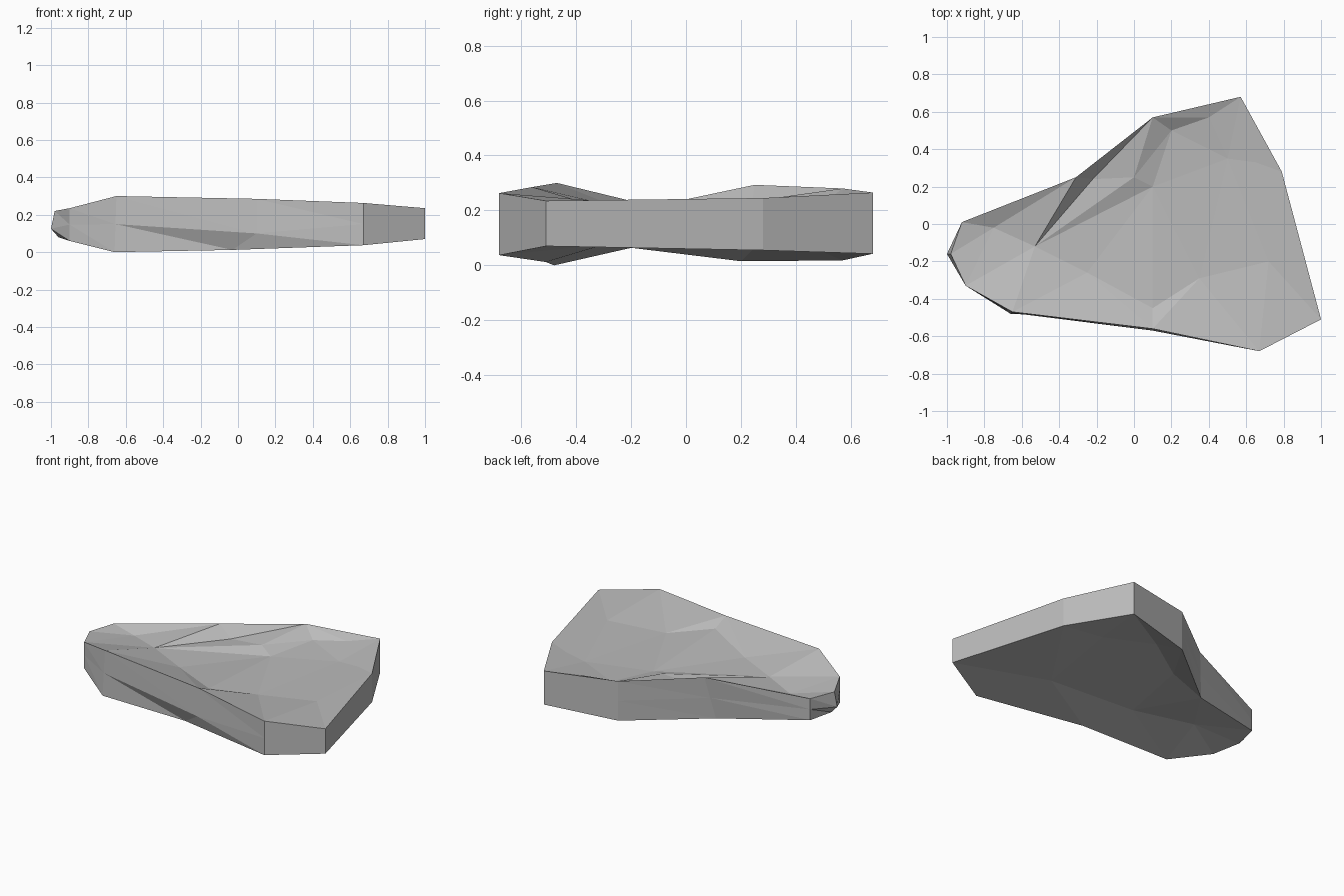
import bpy
import bmesh
from mathutils import Vector
from mathutils.geometry import delaunay_2d_cdt

cube = bpy.data.objects.get("Cube")
if cube:
    bpy.data.objects.remove(cube, do_unlink=True)

# Plain stone colour
stone = bpy.data.materials.new("stone grey")
stone.use_nodes = True
grey = (0.5, 0.5, 0.5, 1)
stone.diffuse_color = grey
stone.node_tree.nodes["Principled BSDF"].inputs["Base Color"].default_value = grey

# Rims, counter-clockwise from the left tip
top_rim = [(-.98, -.16, .22), (-.9, -.33, .235), (-.65, -.47, .3), (.1, -.56, .285),
           (.67, -.68, .263), (1, -.51, .235), (.79, .28, .245), (.57, .68, .265),
           (.1, .57, .28), (-.31, .25, .293), (-.92, .01, .223)]
low_rim = [(-.96, -.16, .08), (-.9, -.33, .06), (-.66, -.48, 0), (-.03, -.51, .012),
           (.67, -.68, .037), (1, -.51, .07), (.79, .28, .055), (.57, .68, .042),
           (.1, .57, .018), (-.36, .2, .015), (-.92, .01, .08)]

# Hollows in the upper and lower faces
top_inner = [(-.53, -.12, .215), (.1, .2, .205), (0, .25, .235), (-.75, -.02, .2),
             (-.22, .24, .22), (.2, .5, .225), (.4, .57, .245), (.5, .35, .22),
             (.65, .33, .235), (-.25, -.26, .215), (.35, -.29, .205),
             (.72, -.2, .225), (.1, -.45, .24)]
low_inner = [(-.6, -.15, .075), (-.1, .25, .065), (.2, .45, .07), (.5, .3, .075),
             (-.2, -.25, .07), (.4, -.3, .075)]

bm = bmesh.new()


def add_face(corners):
    if len(set(corners)) == 3 and not bm.faces.get(corners):
        bm.faces.new(corners)


def cap(rim, inner, creases=(), flip=False):
    """Fill a rim with triangles running through its inner points."""
    points = rim + inner
    n = len(rim)
    edges = [(i, (i + 1) % n) for i in range(n)] + [(n + a, n + b) for a, b in creases]
    flat = [Vector(p[:2]) for p in points]
    _, _, tris, origin, _, _ = delaunay_2d_cdt(flat, edges, [], 1, 1e-5)
    verts = [bm.verts.new(p) for p in points]
    for tri in tris:
        corners = [verts[origin[i][0]] for i in tri]
        add_face(corners[::-1] if flip else corners)
    return verts[:n]


upper = cap(top_rim, top_inner, creases=[(0, 1), (0, 2)])
lower = cap(low_rim, low_inner, flip=True)

# Side wall with a faint ridge, pushed out at the tip
middle = [bm.verts.new((a.co + b.co) / 2) for a, b in zip(upper, lower)]
middle[0].co = (-1, -.16, .125)
middle[3].co = (.1, -.57, .1)
count = len(upper)
for i in range(count):
    j = (i + 1) % count
    for high, low in ((upper, middle), (middle, lower)):
        add_face([high[i], low[i], low[j]])
        add_face([high[i], low[j], high[j]])

bmesh.ops.recalc_face_normals(bm, faces=bm.faces)
mesh = bpy.data.meshes.new("flat_rock")
bm.to_mesh(mesh)
bm.free()
mesh.materials.append(stone)
rock = bpy.data.objects.new("flat_rock", mesh)
bpy.context.collection.objects.link(rock)
